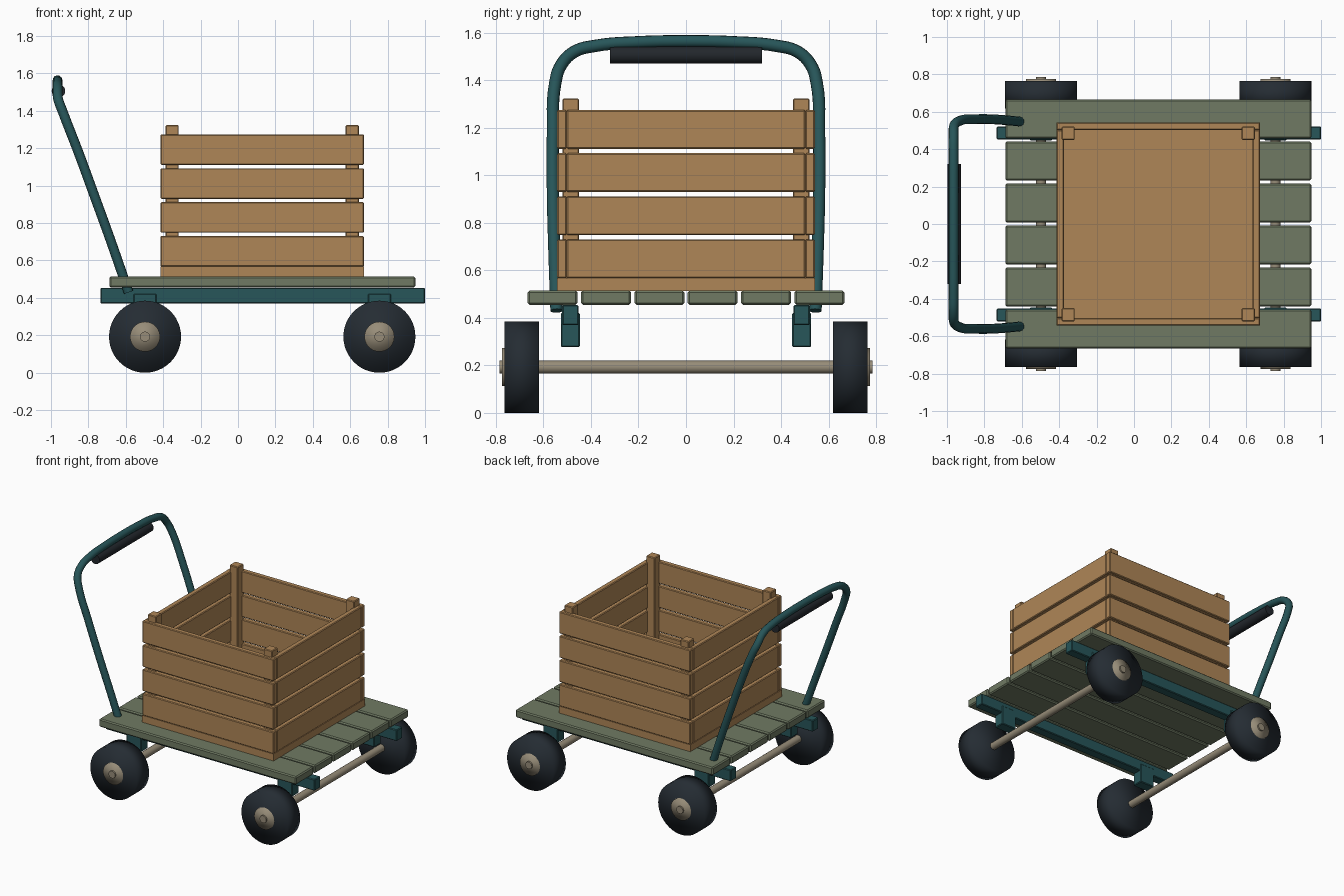
import bpy
from math import radians
from mathutils import Vector

old = bpy.data.objects.get("Cube")
if old:
    bpy.data.objects.remove(old, do_unlink=True)


def material(name, rgb):
    m = bpy.data.materials.new(name)
    m.use_nodes = True
    color = (*rgb, 1)
    m.diffuse_color = color
    m.node_tree.nodes["Principled BSDF"].inputs["Base Color"].default_value = color
    return m


WOOD = material("crate wood", (0.43, 0.24, 0.095))
GREEN = material("deck green", (0.16, 0.195, 0.125))
TEAL = material("teal paint", (0.02, 0.092, 0.1))
RUBBER = material("tyre rubber", (0.018, 0.025, 0.033))
GRIP = material("grip rubber", (0.016, 0.02, 0.025))
METAL = material("axle metal", (0.31, 0.265, 0.19))


def box(name, x, y, z, mat, bevel=0.005):
    """Bevelled block from (low, high) pairs on each axis."""
    low, high = Vector((x[0], y[0], z[0])), Vector((x[1], y[1], z[1]))
    bpy.ops.mesh.primitive_cube_add(size=1, location=(low + high) / 2)
    ob = bpy.context.object
    ob.name = name
    ob.scale = high - low
    bpy.ops.object.transform_apply(location=False, rotation=False, scale=True)
    ob.data.materials.append(mat)
    if bevel:
        mod = ob.modifiers.new("soft edges", "BEVEL")
        mod.width = bevel
        mod.segments = 1
    return ob


def rod(name, x, y, z, radius, mat, sides=48, sharp=True):
    """Cylinder lying along y between two y values."""
    bpy.ops.mesh.primitive_cylinder_add(
        vertices=sides, radius=radius, depth=y[1] - y[0],
        location=(x, (y[0] + y[1]) / 2, z), rotation=(radians(90), 0, 0))
    ob = bpy.context.object
    ob.name = name
    ob.data.materials.append(mat)
    if sharp:
        bpy.ops.object.shade_smooth_by_angle(angle=radians(35))
    else:
        bpy.ops.object.shade_smooth()
    return ob


def mirrored(low, high, side):
    """Span at +low..+high, flipped to the negative side when side is -1."""
    return (low, high) if side > 0 else (-high, -low)


SIDES = ((-1, "front"), (1, "back"))

# Deck planks running the length of the cart
for i in range(6):
    c = (i - 2.5) * 0.2245
    box(f"deck_plank_{i + 1}", (-0.688, 0.948), (c - 0.105, c + 0.105),
        (0.455, 0.515), GREEN, 0.008)

# Chassis rails and axle brackets
AXLES = ((-0.497, "handle_end"), (0.756, "far_end"))
for s, side in SIDES:
    box(f"{side}_rail", (-0.735, 1.0), mirrored(0.452, 0.521, s),
        (0.369, 0.454), TEAL)
    for x, end in AXLES:
        box(f"{side}_{end}_bracket", (x - 0.061, x + 0.061),
            mirrored(0.447, 0.527, s), (0.277, 0.422), TEAL)

# Axles, tyres and hubs
AXLE_Z = 0.1925
for x, end in AXLES:
    rod(f"{end}_axle", x, (-0.785, 0.785), AXLE_Z, 0.027, METAL, 24)
    for s, side in SIDES:
        rod(f"{side}_{end}_tyre", x, mirrored(0.618, 0.764, s),
            AXLE_Z, 0.1925, RUBBER, 48, False)
        rod(f"{side}_{end}_hub", x, mirrored(0.72, 0.774, s),
            AXLE_Z, 0.08, METAL, 40, False)

# Crate floor
X0, X1, W, T = -0.415, 0.674, 0.542, 0.04
box("crate_floor", (X0, X1), (-W, W), (0.513, 0.567), WOOD, 0)

# Crate slats: long ones overlap the ends of the short ones
for i in range(4):
    z = 0.567 + i * 0.1815
    height = (z, z + 0.163)
    for s, side in SIDES:
        box(f"crate_{side}_slat_{i + 1}", (X0, X1),
            mirrored(W - T, W, s), height, WOOD)
    for x, end in ((X0, "handle_end"), (X1 - T, "far_end")):
        box(f"crate_{end}_slat_{i + 1}", (x, x + T),
            (T - W, W - T), height, WOOD)

# Crate corner posts
for s, side in SIDES:
    for x, end in ((-0.387, "handle_end"), (0.576, "far_end")):
        box(f"crate_{side}_{end}_post", (x, x + 0.07),
            mirrored(0.45, 0.52, s), (0.56, 1.323), WOOD)

# Push handle: half path mirrored into one bent tube
half = [(-0.585, 0.545, 0.43), (-0.675, 0.554, 0.69), (-0.762, 0.56, 0.93),
        (-0.85, 0.56, 1.17), (-0.935, 0.55, 1.39), (-0.962, 0.525, 1.465),
        (-0.965, 0.47, 1.52), (-0.965, 0.38, 1.545), (-0.965, 0.2, 1.56)]
path = half + [(-0.965, 0, 1.564)] + [(x, -y, z) for x, y, z in reversed(half)]
curve = bpy.data.curves.new("push_handle", "CURVE")
curve.dimensions = "3D"
curve.bevel_depth = 0.026
curve.bevel_resolution = 4
curve.resolution_u = 6
curve.use_fill_caps = True
spline = curve.splines.new("BEZIER")
spline.bezier_points.add(len(path) - 1)
for point, co in zip(spline.bezier_points, path):
    point.co = co
    point.handle_left_type = point.handle_right_type = "AUTO"
curve.materials.append(TEAL)
handle = bpy.data.objects.new("push_handle", curve)
bpy.context.collection.objects.link(handle)

# Grip sleeve under the top of the handle
rod("handle_grip", -0.96, (-0.32, 0.32), 1.506, 0.036, GRIP, 32)
